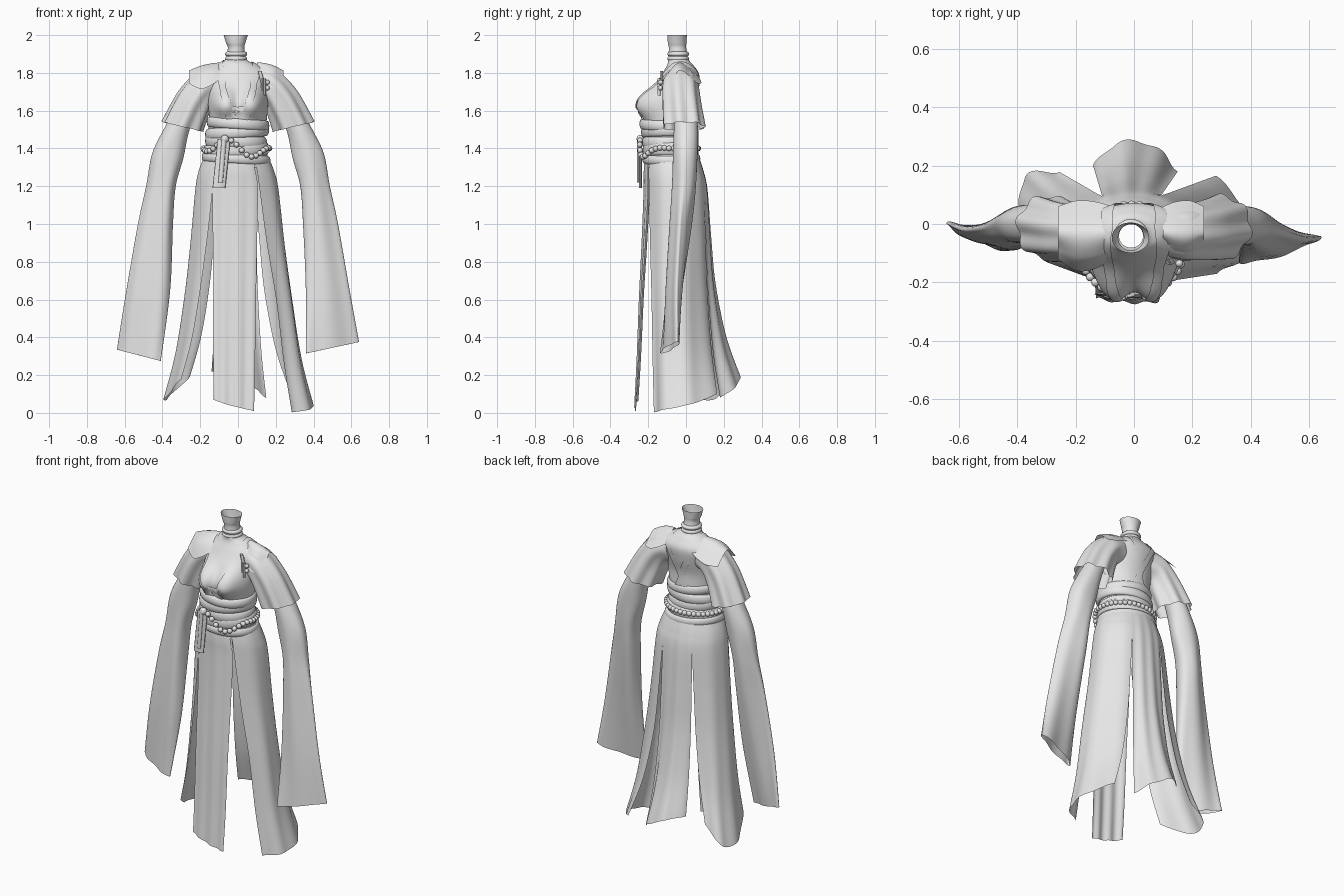
import bpy, math
from mathutils import Vector

default_cube = bpy.data.objects.get("Cube")
if default_cube:
    bpy.data.objects.remove(default_cube)

cloth = bpy.data.materials.new("light_grey")
cloth.use_nodes = True
grey = (0.8, 0.8, 0.8, 1)
cloth.diffuse_color = grey
cloth.node_tree.nodes["Principled BSDF"].inputs["Base Color"].default_value = grey


def make_object(name, verts, faces):
    mesh = bpy.data.meshes.new(name)
    mesh.from_pydata(verts, [], faces)
    mesh.materials.append(cloth)
    mesh.shade_smooth()
    obj = bpy.data.objects.new(name, mesh)
    bpy.context.collection.objects.link(obj)
    return obj


def spline(points, t, closed=False):
    """Point on a smooth curve through the given points."""
    count = len(points)
    spans = count if closed else count - 1
    i = min(int(t * spans), spans - 1)
    f = t * spans - i

    def at(k):
        return points[k % count] if closed else points[max(0, min(count - 1, k))]

    a, b, c, d = at(i - 1), at(i), at(i + 1), at(i + 2)
    return (b * 2 + (c - a) * f + (a * 2 - b * 5 + c * 4 - d) * f ** 2
            + (b * 3 - a - c * 3 + d) * f ** 3) * 0.5


def loft(name, rows, closed=False, across=32, along=28, folds=0, waves=6):
    """Smooth sheet or tube through rows of points; folds deepen along it."""
    columns = across if closed else across + 1
    verts, faces = [], []
    for j in range(along + 1):
        for i in range(columns):
            column = [spline(row, i / across, closed) for row in rows]
            verts.append(spline(column, j / along))
    for j in range(along):
        for i in range(across):
            k = (i + 1) % columns
            low, high = j * columns, (j + 1) * columns
            faces.append((low + i, low + k, high + k, high + i))
    obj = make_object(name, verts, faces)
    if folds:
        normals = [v.normal.copy() for v in obj.data.vertices]
        for n, v in enumerate(obj.data.vertices):
            u, depth = (n % columns) / across, (n // columns) / along
            v.co += normals[n] * folds * depth * math.sin(math.tau * waves * u)
    return obj


def ring(x, y, z, a, b, lift=0, skew=0, taper=0, start=0, end=360, count=16):
    """Oval section, or an arc of one, that may lean in z and y or taper outwards."""
    whole = end - start == 360
    points = []
    for i in range(count):
        t = math.radians(start + (end - start) * i / (count if whole else count - 1))
        c, s = math.cos(t), math.sin(t)
        points.append(Vector((x + a * c, y + skew * c + b * s * (1 - taper * c), z + lift * c)))
    return points


# Torso and neck, with the bust pushed out of the front
torso = loft("torso", [
    ring(-0.01, -0.075, 1.3, 0.18, 0.14),
    ring(-0.01, -0.085, 1.4, 0.16, 0.13),
    ring(-0.01, -0.09, 1.48, 0.15, 0.13),
    ring(0, -0.09, 1.55, 0.152, 0.135),
    ring(0, -0.085, 1.63, 0.158, 0.13),
    ring(0, -0.055, 1.72, 0.16, 0.12),
    ring(0, -0.03, 1.79, 0.165, 0.1),
    ring(-0.005, -0.03, 1.84, 0.105, 0.07),
    ring(-0.01, -0.04, 1.87, 0.058, 0.055),
    ring(-0.01, -0.045, 1.93, 0.044, 0.046),
    ring(-0.012, -0.047, 1.96, 0.052, 0.049),
    ring(-0.012, -0.047, 2.0, 0.064, 0.052)], closed=True, across=72, along=80)
for v in torso.data.vertices:
    front = max(0, min(1, (-0.06 - v.co.y) * 12))
    for side in (-1, 1):
        reach = ((v.co.x - side * 0.078) / 0.062) ** 2 + ((v.co.z - 1.645) / 0.075) ** 2
        v.co.y -= 0.06 * front * math.exp(-reach ** 1.4)


# Choker and the wrapped sash bands
def band(name, x, y, z, a, b, height, tilt=0):
    rows = [ring(x, y, z + height * k, a + grow, b + grow, tilt)
            for k, grow in ((-0.5, -0.012), (-0.4, 0), (0, 0.006), (0.4, 0), (0.5, -0.012))]
    return loft(name, rows, closed=True, across=48, along=12)


for n in range(2):
    band(f"choker_{n}", -0.01, -0.041, 1.875 + n * 0.025, 0.053, 0.052, 0.026)
band("sash_top", 0, -0.095, 1.53, 0.16, 0.146, 0.055, -0.01)
band("sash_upper", -0.005, -0.09, 1.485, 0.163, 0.142, 0.06, 0.01)
band("sash_middle", -0.01, -0.088, 1.435, 0.158, 0.138, 0.065, -0.006)
band("sash_lower", -0.01, -0.082, 1.39, 0.168, 0.142, 0.07, 0.008)
band("sash_bottom", -0.01, -0.078, 1.345, 0.176, 0.148, 0.05, -0.01)


# Crossed lapel running from the back, over the shoulder, to the front
def lapel(name, side, width):
    path = [(-0.06, 0.1, 1.5), (0.03, 0.1, 1.66), (0.09, 0.08, 1.79), (0.1, -0.02, 1.87),
            (0.1, -0.15, 1.79), (0.055, -0.27, 1.65), (-0.06, -0.28, 1.53)]
    rows = [[Vector((side * (x + width * w), y, z)) for w in (-0.5, 0, 0.5)] for x, y, z in path]
    wrap = loft(name, rows, across=8, along=60).modifiers.new("wrap", "SHRINKWRAP")
    wrap.target = torso
    wrap.wrap_mode = "ABOVE_SURFACE"
    wrap.offset = 0.006


for side, label in ((1, "left"), (-1, "right")):
    lapel(f"{label}_lapel", side, 0.05)

    # Short flared sleeve over a long hanging one
    loft(f"{label}_short_sleeve", [
        ring(side * x, y, z, side * a, b, h) for x, y, z, a, b, h in (
            (0.1, -0.03, 1.75, 0.02, 0.08, 0.085),
            (0.17, -0.03, 1.725, 0.04, 0.095, 0.085),
            (0.235, -0.025, 1.64, 0.075, 0.1, 0.065),
            (0.295, -0.012, 1.515, 0.105, 0.108, 0.025))],
        closed=True, across=60, folds=0.009, waves=7)
    shift = 0.02 * (1 - side)
    hem_z, hem_x, hem_a = 0.325 + side * 0.02, 0.5125 - side * 0.0125, 0.1275 + side * 0.0125
    loft(f"{label}_long_sleeve", [
        ring(side * x, y + shift * (1.6 - z) ** 2 / 1.6, z, side * a, b, h, k, taper)
        for x, y, z, a, b, h, k, taper in (
            (0.27, 0, 1.62, 0.055, 0.055, 0, 0, 0),
            (0.328, 0, 1.49, 0.066, 0.064, 0.01, 0, 0),
            (0.372, -0.003, 1.36, 0.083, 0.065, 0.01, 0, 0),
            (0.408, -0.01, 1.2, 0.078, 0.062, 0, 0, 0.2),
            (0.437, -0.028, 1, 0.092, 0.055, 0, 0, 0.4),
            (0.475, -0.06, 0.65, 0.115, 0.042, 0, 0.015, 0.3),
            (hem_x, -0.085, hem_z, hem_a, 0.024, 0.03, 0.043, 0))],
        closed=True, across=60, along=40, folds=0.004, waves=5)

# Shoulder capes, the right one longer in front
for side, label, inner, outer, front in (
        (1, "left", 0.1, 0.24, 0.125), (-1, "right", 0.075, 0.26, 0.16)):
    rows = []
    for t, reach, top in ((0, 0.75, 1.855), (0.3, 0.95, 1.85), (0.65, 1, 1.836), (1, 0.75, 1.812)):
        x = side * (inner + (outer - inner) * t)
        rows.append([Vector((x, -front * reach, top - 0.12 * reach ** 2)),
                     Vector((x, -front * 0.7 * reach, top - 0.035)),
                     Vector((x, -0.025, top)),
                     Vector((x, 0.08 * reach, top - 0.09 * reach))])
    loft(f"{label}_shoulder_cape", rows)


# Skirt panels hang from the hips and flare to their hems
def panel(name, start, end, hem, first_flare, last_flare):
    hem = [Vector(p) for p in hem]
    hip = ring(-0.005, -0.055, 1.18, 0.22, 0.168, start=start, end=end)
    waist = ring(-0.01, -0.075, 1.36, 0.168, 0.142, start=start, end=end)
    upper = ring(-0.008, -0.065, 1.28, 0.2, 0.158, start=start, end=end)
    last = len(hip) - 1
    rows = [waist, upper, hip, [], [], [], []]
    for i, h in enumerate(hip):
        f = spline(hem, i / last)
        flare = first_flare + (last_flare - first_flare) * i / last
        drops = ((0.25, flare * 0.45), (0.5, flare), (0.78, flare * 0.7 + 0.39), (1, 1))
        for row, (drop, out) in zip(rows[3:], drops):
            row.append(Vector((*h.lerp(f, out).xy, h.lerp(f, drop).z)))
    loft(name, rows, along=48, folds=0.005, waves=3)


panel("front_panel", 234, 300, [
    (-0.13, -0.255, 0.07), (-0.06, -0.265, 0.045),
    (0.02, -0.27, 0.025), (0.085, -0.265, 0.01)], 0.5, 0.5)
panel("left_panel", -57, 64, [
    (0.285, -0.17, 0.003), (0.385, -0.1, 0.02),
    (0.385, 0.04, 0.05), (0.28, 0.165, 0.1)], 0.52, 0.26)
panel("back_panel", 64, 118, [
    (0.15, 0.18, 0.08), (0.07, 0.265, 0.14),
    (-0.05, 0.28, 0.2), (-0.14, 0.2, 0.22)], 0.24, 0.24)
panel("right_panel", 118, 234, [
    (-0.255, 0.178, 0.19), (-0.37, 0.165, 0.08),
    (-0.385, 0.03, 0.08), (-0.3, -0.13, 0.18)], 0.28, 0.37)


# Bead belt, drawn up at the knot and sagging beside it
def bead(name, place, radius=0.015):
    rows = []
    for k in range(7):
        angle = math.pi * k / 6
        size = max(0.0005, radius * math.sin(angle))
        rows.append(ring(place[0], place[1], place[2] - radius * math.cos(angle), size, size, count=8))
    loft(name, rows, closed=True, across=12, along=8)


bead_count = 40
for n in range(bead_count):
    t = math.tau * n / bead_count
    x = -0.008 + 0.175 * math.cos(t)
    in_front = max(0, -math.sin(t))
    sag = 0.05 * math.cos((x + 0.06) / 0.14 * math.pi) * in_front
    bead(f"belt_bead_{n}", (x, -0.09 + 0.155 * math.sin(t), 1.4 + sag))


# Hanging sash ends and the knot
def strip(name, left, right, top, bottom, y, lean=0):
    rows = []
    for z, shift in ((top, 0), ((top + bottom) / 2, lean / 2), (bottom, lean)):
        rows.append([Vector((x + shift, y + d, z))
                     for x, d in ((left, 0), ((left + right) / 2, -0.008),
                                  (right, 0), ((left + right) / 2, 0.008))])
    loft(name, rows, closed=True, across=16, along=8)


strip("sash_end_wide", -0.108, -0.04, 1.45, 1.19, -0.24, -0.027)
strip("sash_end_narrow", -0.085, -0.06, 1.46, 1.22, -0.252, -0.02)
bead("sash_knot", (-0.07, -0.24, 1.45), 0.022)

# Shoulder strap and tassel on the left
strip("shoulder_strap", 0.105, 0.125, 1.81, 1.75, -0.13, 0.015)
for n in range(2):
    strip(f"tassel_{n}", 0.122 + n * 0.014, 0.135 + n * 0.014, 1.77, 1.68, -0.138 - n * 0.005)
    bead(f"tassel_bead_{n}", (0.155, -0.135, 1.75 - n * 0.03), 0.013)
